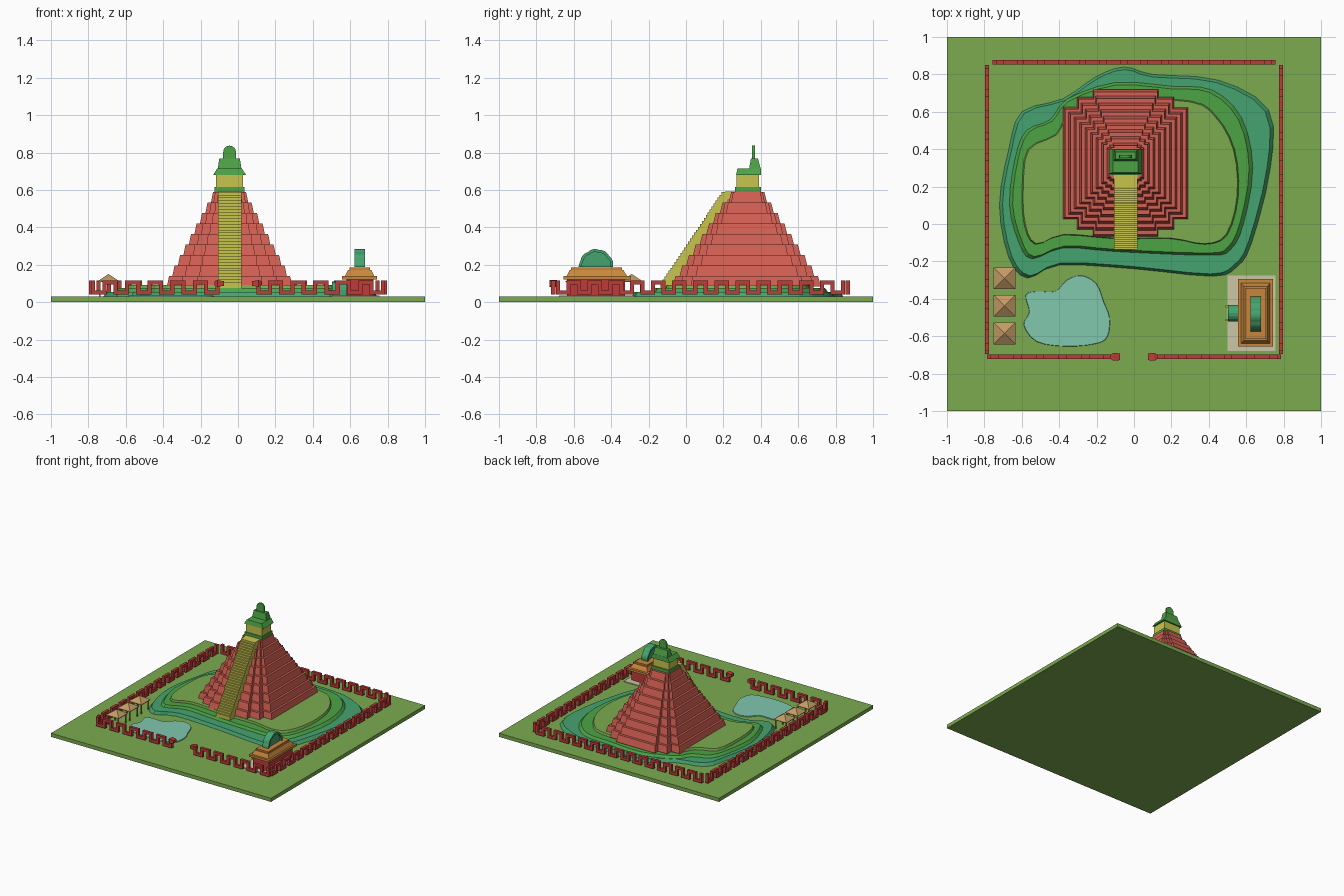
import bpy, bmesh, math
from mathutils import Matrix, Vector

if "Cube" in bpy.data.objects:
    bpy.data.objects.remove(bpy.data.objects["Cube"])


def material(name, *rgb):
    m = bpy.data.materials.new(name)
    m.use_nodes = True
    m.diffuse_color = (*rgb, 1)
    m.node_tree.nodes["Principled BSDF"].inputs["Base Color"].default_value = (*rgb, 1)
    return m


GRASS = material("grass", .2, .41, .08)
TEAL = material("teal", .06, .37, .16)
GREEN = material("leaf green", .075, .37, .06)
CLAY = material("clay red", .65, .115, .085)
RED = material("deep red", .52, .045, .04)
YELLOW = material("ochre yellow", .58, .56, .075)
WATER = material("water", .22, .58, .43)
ORANGE = material("orange stone", .58, .24, .045)
THATCH = material("thatch", .55, .33, .13)
PAVING = material("pale paving", .6, .57, .38)


def finish(name, bm, mat):
    bmesh.ops.recalc_face_normals(bm, faces=bm.faces)
    mesh = bpy.data.meshes.new(name)
    bm.to_mesh(mesh)
    bm.free()
    mesh.materials.append(mat)
    obj = bpy.data.objects.new(name, mesh)
    bpy.context.collection.objects.link(obj)
    return obj


def add_box(bm, x, y, z):
    """Add a box from three (low, high) ranges."""
    mid = Vector([(a + b) / 2 for a, b in (x, y, z)])
    size = [b - a for a, b in (x, y, z)]
    bmesh.ops.create_cube(bm, size=1, matrix=Matrix.Translation(mid) @ Matrix.Diagonal((*size, 1)))


def box(name, mat, x, y, z):
    bm = bmesh.new()
    add_box(bm, x, y, z)
    return finish(name, bm, mat)


def add_loft(bm, rings):
    """Bridge matching closed rings of points and cap both ends."""
    loops = [[bm.verts.new(p) for p in ring] for ring in rings]
    for low, high in zip(loops, loops[1:]):
        for i in range(len(low)):
            j = (i + 1) % len(low)
            bm.faces.new((low[i], low[j], high[j], high[i]))
    bm.faces.new(loops[0][::-1])
    bm.faces.new(loops[-1])


def loft(name, mat, rings):
    bm = bmesh.new()
    add_loft(bm, rings)
    return finish(name, bm, mat)


def rect(x, y, z):
    return [(x[0], y[0], z), (x[1], y[0], z), (x[1], y[1], z), (x[0], y[1], z)]


def smooth_outline(points, steps=3):
    """Closed curve running through the given points."""
    pts = [Vector(p) for p in points]
    n, out = len(pts), []
    for i in range(n):
        a, b, c, d = (pts[(i + k) % n] for k in (-1, 0, 1, 2))
        for s in range(steps):
            t = s / steps
            out.append(b + (c - a) * t / 2 + (a * 2 - b * 5 + c * 4 - d) * t * t / 2
                       + (b * 3 - a - c * 3 + d) * t ** 3 / 2)
    return out


def mound(name, mat, points, low, high, taper):
    outline = smooth_outline(points)
    mid = sum(outline, Vector((0, 0))) / len(outline)
    top = [mid + (p - mid) * taper for p in outline]
    return loft(name, mat, [[(*p, low) for p in outline], [(*p, high) for p in top]])


# Ground, terraces and pond
box("ground", GRASS, (-1, 1), (-1, 1), (0, .03))
mound("lower_terrace", TEAL, [
    (-.6, .6), (-.38, .67), (-.2, .79), (-.05, .84), (.1, .8), (.45, .77), (.72, .61), (.73, .3),
    (.63, -.1), (.55, -.23), (.42, -.28), (0, -.24), (-.4, -.22), (-.57, -.29), (-.67, -.18),
    (-.72, .1), (-.67, .4)], .029, .055, .975)
mound("middle_terrace", GREEN, [
    (-.58, .5), (-.45, .56), (-.36, .67), (-.1, .76), (.2, .74), (.42, .72), (.58, .57), (.64, .3),
    (.59, 0), (.52, -.14), (.4, -.17), (-.1, -.15), (-.38, -.13), (-.55, -.19), (-.62, -.1),
    (-.67, .1), (-.64, .35)], .05, .075, .965)
mound("upper_terrace", GRASS, [
    (-.57, .4), (-.42, .48), (-.34, .6), (-.1, .67), (.3, .66), (.44, .58), (.54, .4), (.56, .15),
    (.5, -.06), (.38, -.11), (.2, -.08), (-.1, -.08), (-.38, -.06), (-.53, -.11), (-.59, 0),
    (-.6, .2)], .07, .093, .985)
mound("pond", WATER, [
    (-.58, -.38), (-.52, -.36), (-.42, -.36), (-.36, -.3), (-.28, -.275), (-.2, -.32), (-.16, -.42),
    (-.13, -.5), (-.14, -.6), (-.2, -.64), (-.36, -.655), (-.52, -.63), (-.59, -.54), (-.56, -.47)],
    .029, .037, .99)

# Stepped pyramid with notched corners
PX, PY = -.045, .325
TIERS, BASE, TOP = 9, .085, .59


def footprint(t, z):
    """Notched outline, shrinking as t goes from 0 to 1."""
    def mix(a, b):
        return a + (b - a) * t
    xs = mix(.335, .085), mix(.26, .075), mix(.175, .06)
    ys = mix(.3, .07), mix(.355, .08), mix(.395, .09)
    quarter = [(xs[0], ys[0]), (xs[1], ys[0]), (xs[1], ys[1]), (xs[2], ys[1]), (xs[2], ys[2])]
    ring = []
    for sx, sy, flip in ((1, 1, 1), (-1, 1, -1), (-1, -1, 1), (1, -1, -1)):
        ring += [(PX + sx * x, PY + sy * y, z) for x, y in quarter[::flip]]
    return ring


bm = bmesh.new()
rise = (TOP - BASE) / TIERS
for i in range(TIERS):
    z = BASE + i * rise
    add_loft(bm, [footprint(i / (TIERS - .5), z), footprint((i + .4) / (TIERS - .5), z + rise)])
finish("stepped_pyramid", bm, CLAY)

# Main stairway
STEPS = 32
profile = [(.28, .05), (-.135, .05)]
for i in range(STEPS):
    y = -.135 + .335 * i / STEPS
    z = .09 + .5 * (i + 1) / STEPS
    profile += [(y, z - .5 / STEPS), (y, z)]
profile.append((.28, .592))
loft("main_stairway", YELLOW, [[(x, y, z) for y, z in profile] for x in (-.107, .02)])

# Shrine on the summit


def around(w):
    return PX - w, PX + w


box("shrine_plinth", GREEN, around(.08), (.262, .4), (.585, .615))
box("shrine_walls", YELLOW, around(.073), (.27, .39), (.615, .68))
loft("shrine_eaves", GREEN, [rect(around(.088), (.268, .402), .68), rect(around(.066), (.275, .4), .715)])
loft("shrine_roof", GREEN, [rect(around(.064), (.337, .4), .71), rect(around(.055), (.347, .385), .768)])
crest = [(PX + .034, .765)]
crest += [(PX + .034 * math.cos(a), .803 + .034 * math.sin(a))
          for a in (math.pi * k / 8 for k in range(9))]
crest.append((PX - .034, .765))
loft("roof_crest", GREEN, [[(x, y, z) for x, z in crest] for y in (.354, .368)])


# Meandering enclosure wall
def meander(name, start, length, bays, along_y, level):
    bm = bmesh.new()
    half, step = .011, length / bays
    across = (level - half, level + half)

    def piece(a, b, z):
        span = (a - half, b + half)
        add_box(bm, *((across, span) if along_y else (span, across)), z)
    for i in range(bays + 1):
        s = start + i * step
        piece(s, s, (.04, .115))
        if i < bays:
            piece(s, s + step, (.095, .115) if i % 2 else (.04, .062))
    finish(name, bm, RED)


meander("wall_left", -.685, 1.525, 27, True, .785)
meander("wall_right", -.685, 1.525, 27, True, -.785)
meander("wall_back", -.745, 1.49, 27, False, .865)
meander("wall_front_left", .11, .665, 11, False, -.71)
meander("wall_front_right", -.775, .665, 11, False, -.71)
for side, label in ((1, "left"), (-1, "right")):
    loft("wall_head_" + label, RED, [
        [(side * x, -.71 + w * a, .1 + h * b) for a, b in ((-1, -1), (1, -1), (1, 1), (-1, 1))]
        for x, w, h in ((.125, .011, .011), (.11, .021, .018), (.075, .018, .012))])

# Open thatched huts
for i, y in enumerate((-.29, -.437, -.585)):
    bm = bmesh.new()
    x, w = -.692, .058
    add_loft(bm, [rect((x - w, x + w), (y - w, y + w), z) for z in (.107, .112)])
    add_loft(bm, [rect((x - w, x + w), (y - w, y + w), .112), rect((x - .001, x + .001), (y - .001, y + .001), .15)])
    for sx in (-1, 1):
        for sy in (-1, 1):
            px, py = x + sx * .047, y + sy * .047
            add_box(bm, (px - .004, px + .004), (py - .004, py + .004), (.03, .11))
    finish("hut_%d" % (i + 1), bm, THATCH)

# Side temple
box("temple_paving", PAVING, (.5, .757), (-.68, -.275), (.029, .036))
box("temple_walls", RED, (.58, .725), (-.635, -.325), (.036, .126))
box("temple_cornice", ORANGE, (.557, .742), (-.655, -.295), (.122, .14))
loft("temple_roof", ORANGE, [rect((.572, .728), (-.638, -.315), .14), rect((.588, .712), (-.622, -.335), .172)])
box("temple_roof_top", ORANGE, (.595, .705), (-.615, -.342), (.17, .185))

# Scalloped fan crest on the side temple
for name, x0, x1, shrink in (("fan_crest", .634, .666, .93), ("fan_rim", .622, .678, 1)):
    fan = []
    for k in range(33):
        a = math.pi * k / 32
        r = (.089 + .005 * abs(math.sin(4.5 * a))) * shrink
        fan.append((-.48 + r * math.cos(a), .188 + r * 1.03 * math.sin(a)))
    if name == "fan_rim":
        fan += [(-.48 + (y + .48) * .84, .188 + (z - .188) * .84) for y, z in fan[::-1]]
    loft(name, TEAL, [[(x, y, z) for y, z in fan] for x in (x0, x1)])

# Rounded porch with fangs
arch = [(-.522, .036), (-.432, .036)]
arch += [(-.477 + .045 * math.cos(a), .065 + .045 * math.sin(a))
         for a in (math.pi * k / 8 for k in range(9))]
loft("porch", TEAL, [[(x, y, z) for y, z in arch] for x in (.503, .585)])
for i, y in enumerate((-.513, -.441)):
    loft("porch_fang_%d" % (i + 1), YELLOW,
         [rect((.488, .506), (y - .005, y + .005), .065), rect((.49, .494), (y - .002, y + .002), .036)])
